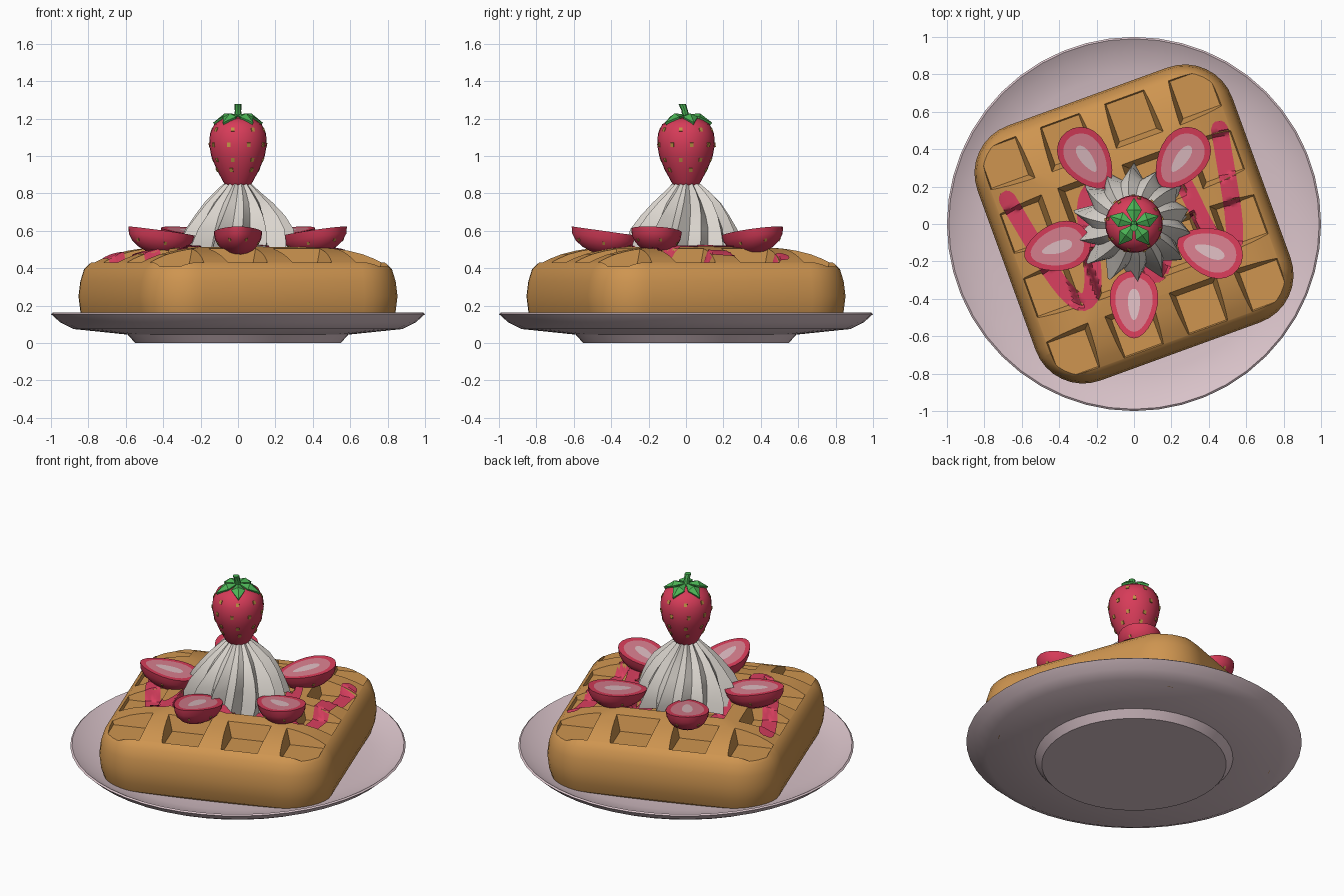
import bpy, bmesh, math
from math import sin, cos, pi, radians
from mathutils import Vector, Matrix
from mathutils.bvhtree import BVHTree

if "Cube" in bpy.data.objects:
    bpy.data.objects.remove(bpy.data.objects["Cube"], do_unlink=True)


def material(name, r, g, b):
    m = bpy.data.materials.new(name)
    m.use_nodes = True
    m.diffuse_color = (r, g, b, 1)
    node = next(n for n in m.node_tree.nodes if n.type == 'BSDF_PRINCIPLED')
    node.inputs["Base Color"].default_value = (r, g, b, 1)
    node.inputs["Roughness"].default_value = 0.6
    return m


PLATE = material("plate pink", .69, .54, .58)
WAFFLE = material("golden waffle", .62, .30, .08)
CREAM = material("cream white", .72, .68, .63)
RED = material("berry red", .68, .045, .10)
SYRUP = material("syrup red", .70, .05, .115)
FLESH = material("berry flesh", .68, .21, .27)
CORE = material("berry core", .72, .50, .53)
GREEN = material("leaf green", .07, .45, .09)
SEED = material("seed yellow", .52, .29, .06)


def make(name, bm, mats, angle=35):
    """Turn a bmesh into an object; angle 0 keeps flat faces."""
    bmesh.ops.recalc_face_normals(bm, faces=bm.faces)
    mesh = bpy.data.meshes.new(name)
    bm.to_mesh(mesh)
    bm.free()
    ob = bpy.data.objects.new(name, mesh)
    bpy.context.collection.objects.link(ob)
    for m in mats:
        mesh.materials.append(m)
    bpy.ops.object.select_all(action='DESELECT')
    ob.select_set(True)
    bpy.context.view_layer.objects.active = ob
    if angle:
        bpy.ops.object.shade_smooth_by_angle(angle=radians(angle))
    return ob


def loft(bm, rings, caps=True):
    """Skin a list of closed point rings; returns the face bands."""
    loops = [[bm.verts.new(p) for p in ring] for ring in rings]
    bands = []
    for a, b in zip(loops, loops[1:]):
        n = len(a)
        bands.append([bm.faces.new((a[i], a[(i + 1) % n], b[(i + 1) % n], b[i]))
                      for i in range(n)])
    if caps:
        bands.append([bm.faces.new(loops[0])])
        bands.append([bm.faces.new(loops[-1])])
    return bands


def circle(r, z, n):
    return [(r * cos(2 * pi * i / n), r * sin(2 * pi * i / n), z) for i in range(n)]


def lathe(name, profile, n, mat):
    bm = bmesh.new()
    loft(bm, [circle(r, z, n) for r, z in profile])
    return make(name, bm, [mat])


# Plate
lathe("plate", [(.55, 0), (.59, .045), (.88, .075), (.95, .11), (1, .155), (.99, .163),
                (.92, .125), (.8, .1), (.6, .08), (.1, .08)], 48, PLATE)

# Waffle body: rounded squares stacked into a low dome
TURN = Matrix.Rotation(radians(20), 3, 'Z')


def rounded_square(half, radius, z, steps=8):
    ring = []
    for k in range(4):
        for s in range(steps + 1):
            a = pi / 2 * (k + s / steps)
            cx = (half - radius) * (1 if k in (0, 3) else -1)
            cy = (half - radius) * (1 if k < 2 else -1)
            ring.append(TURN @ Vector((cx + radius * cos(a), cy + radius * sin(a), z)))
    return ring


LAYERS = [(.08, .07), (.03, .11), (.01, .17), (0, .25), (.01, .33), (.03, .395), (.065, .43),
          (.11, .452), (.17, .475), (.24, .492), (.32, .506), (.42, .515), (.6, .52)]
bm = bmesh.new()
loft(bm, [rounded_square(.725 - d, max(.27 - d, .04), z) for d, z in LAYERS])
waffle = make("waffle", bm, [WAFFLE], 0)

# Pits cut into the waffle top in a four by four grid
bm = bmesh.new()
spots = (-.545, -.183, .183, .545)
for cx in spots:
    for cy in spots:
        rings = []
        for half, z in ((.105, .41), (.15, .56)):
            rings.append([TURN @ Vector((cx + half * sx, cy + half * sy, z))
                          for sx, sy in ((-1, -1), (1, -1), (1, 1), (-1, 1))])
        loft(bm, rings)
cutter = make("pit_cutter", bm, [WAFFLE], 0)
cutter.hide_render = True
mod = waffle.modifiers.new("pits", 'BOOLEAN')
mod.operation = 'DIFFERENCE'
mod.solver = 'EXACT'
mod.object = cutter
bpy.ops.object.select_all(action='DESELECT')
waffle.select_set(True)
bpy.context.view_layer.objects.active = waffle
bpy.ops.object.modifier_apply(modifier="pits")
bpy.data.objects.remove(cutter, do_unlink=True)
bpy.ops.object.shade_smooth_by_angle(angle=radians(30))

# Syrup: a zigzag ribbon draped over the waffle
path = [Vector(p) for p in ((-.7, .17), (-.33, -.45), (-.19, -.38), (-.29, .17), (-.12, .2),
                            (.05, -.27), (.17, -.27), (.18, .32), (.25, .26), (.43, -.12),
                            (.57, -.16), (.45, .55))]
for _ in range(3):
    cut = [path[0]]
    for a, b in zip(path, path[1:]):
        cut += [a.lerp(b, .25), a.lerp(b, .75)]
    path = cut + [path[-1]]
points = []
for a, b in zip(path, path[1:]):
    n = max(1, int((b - a).length / .012))
    points += [a.lerp(b, i / n) for i in range(n)]
points.append(path[-1])
tree = BVHTree.FromObject(waffle, bpy.context.evaluated_depsgraph_get())
bm = bmesh.new()
last = None
for i, p in enumerate(points):
    t = (points[min(i + 1, len(points) - 1)] - points[max(i - 1, 0)]).normalized()
    end = min((p - points[0]).length, (p - points[-1]).length, .04) / .04
    width = .046 * (.35 + .65 * math.sqrt(end))
    row = []
    for k in range(-3, 4):
        q = p + Vector((-t.y, t.x)) * width * k / 3
        hit = tree.ray_cast(Vector((q.x, q.y, 2)), Vector((0, 0, -1)))[0]
        row.append(bm.verts.new((q.x, q.y, (hit.z if hit else .4) + .008)))
    if last:
        for k in range(6):
            bm.faces.new((last[k], last[k + 1], row[k + 1], row[k]))
    last = row
make("syrup", bm, [SYRUP], 40)

# Whipped cream: a fluted mound
bm = bmesh.new()
FLUTES = 14
rings = []
for j, (r, z) in enumerate([(.31, .47), (.305, .53), (.28, .61), (.24, .68), (.185, .75),
                            (.125, .805), (.075, .85), (.03, .86)]):
    ring = []
    for i in range(FLUTES * 2):
        a = pi * i / FLUTES + .04 * j
        rr = r * (1 + .05 * sin(3 * i + j)) * (1.02 if i % 2 else .80)
        ring.append((rr * cos(a), rr * sin(a), z))
    rings.append(ring)
loft(bm, rings)
make("whipped_cream", bm, [CREAM], 25)

# Whole berry on top
BERRY = [(.03, .82), (.06, .835), (.078, .86), (.115, .93), (.143, 1.0), (.154, 1.06),
         (.15, 1.12), (.127, 1.17), (.08, 1.2), (.02, 1.21)]
berry = lathe("top_berry", BERRY, 28, RED)


def add_seed(bm, pos, normal, size=.011):
    """Small square plate lying on a surface."""
    rot = Vector(normal).to_track_quat('Z', 'Y').to_matrix().to_4x4()
    bmesh.ops.create_cube(bm, size=1, matrix=Matrix.Translation(pos) @ rot @
                          Matrix.Diagonal((size * 1.7, size * 2, .008, 1)))


bm = bmesh.new()
tree = BVHTree.FromObject(berry, bpy.context.evaluated_depsgraph_get())
for j, (z, count) in enumerate(((.9, 6), (.97, 8), (1.06, 9), (1.15, 8))):
    for i in range(count):
        a = 2 * pi * (i + .5 * (j % 2)) / count + .2
        pos, normal, _, _ = tree.find_nearest(Vector((.16 * cos(a), .16 * sin(a), z)))
        add_seed(bm, pos, normal)
make("top_berry_seeds", bm, [SEED], 0)

# Five pointed leaves and a leaning stem
bm = bmesh.new()
for k in range(5):
    spin = Matrix.Rotation(pi / 2 + 2 * pi * k / 5, 3, 'Z')
    base, left, ridge, right, tip = [bm.verts.new(spin @ Vector(p)) for p in (
        (0, 0, 1.222), (.075, .042, 1.21), (.075, 0, 1.228), (.075, -.042, 1.21), (.14, 0, 1.178))]
    for tri in ((base, ridge, left), (base, right, ridge), (left, ridge, tip), (ridge, right, tip)):
        bm.faces.new(tri)
leaves = make("leaves", bm, [GREEN], 0)
leaves.modifiers.new("thickness", 'SOLIDIFY').thickness = .016
bm = bmesh.new()
loft(bm, [[(x, y - lean, z) for x, y, z in circle(r, z, 8)]
          for r, z, lean in ((.022, 1.2, 0), (.017, 1.24, .006), (.02, 1.278, .02))])
make("stem", bm, [GREEN], 40)


# Halved berries round the cream, cut side up and tilted inward
def half_berry(name, angle, wide_end):
    place = (Matrix.Translation((.43 * cos(angle), .43 * sin(angle), .598)) @
             Matrix.Rotation(angle, 4, 'Z') @ Matrix.Rotation(radians(-8), 4, 'Y'))

    def oval(length, width, z):
        return [place @ Vector((length * cos(t), width * sin(t) * (1 + .22 * wide_end * cos(t)), z))
                for t in (2 * pi * i / 24 for i in range(24))]
    bm = bmesh.new()
    rings = [oval(.183 * cos(e), .127 * cos(e), -.125 * sin(e))
             for e in (1.45, 1.2, .9, .6, .3, 0)]
    rings += [oval(.148, .098, 0), oval(.085, .032, 0)]
    bands = loft(bm, rings)
    for f in bands[6]:
        f.material_index = 1
    bands[-1][0].material_index = 2
    make(name, bm, [RED, FLESH, CORE])
    bm = bmesh.new()
    for i in range(6):
        t, e = pi / 3 * (i + .5), .55
        out = Vector((cos(t) * cos(e), sin(t) * cos(e), -sin(e)))
        pos = Vector((out.x * .181, out.y * .125 * (1 + .22 * wide_end * cos(t)), out.z * .123))
        add_seed(bm, place @ pos, place.to_3x3() @ Vector((out.x * .7, out.y, out.z)), .008)
    make(name + "_seeds", bm, [SEED], 0)


for label, degrees, wide_end in (("front", -90, -1), ("left", -20, 1), ("back_left", 54, 1),
                                 ("back_right", 126, 1), ("right", 197, -1)):
    half_berry(label + "_half_berry", radians(degrees), wide_end)
